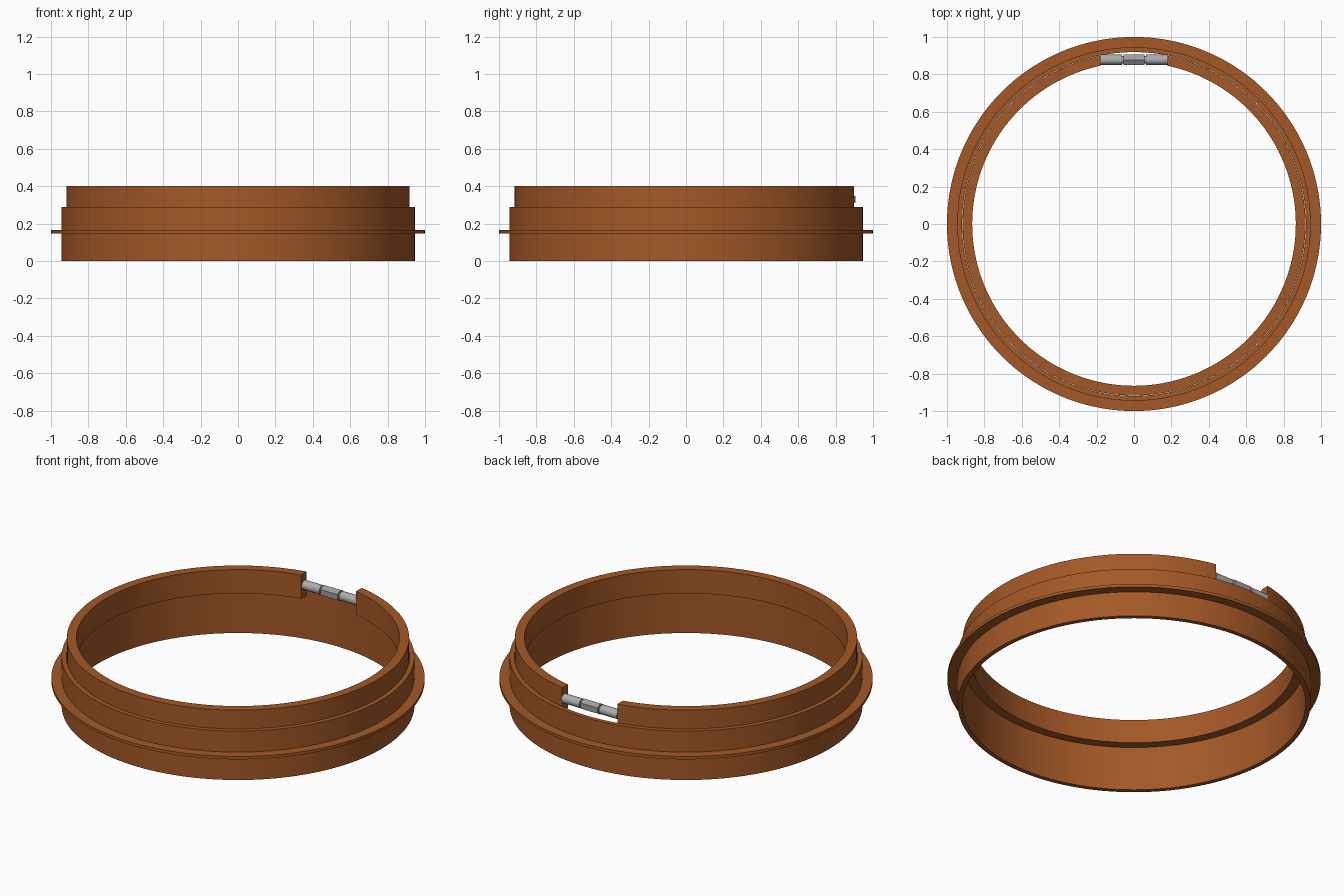
import bpy
import bmesh
import math
from mathutils import Matrix

cube = bpy.data.objects.get("Cube")
if cube:
    bpy.data.objects.remove(cube, do_unlink=True)


def material(name, rgb, metal=0.0):
    mat = bpy.data.materials.new(name)
    mat.use_nodes = True
    mat.diffuse_color = (*rgb, 1)
    mat.node_tree.nodes["Principled BSDF"].inputs["Base Color"].default_value = (*rgb, 1)
    return mat


brown = material("rust brown", (0.37, 0.098, 0.02))
steel = material("light steel", (0.42, 0.42, 0.42))
dark_steel = material("nut steel", (0.33, 0.33, 0.34))


def finish(name, bm, mat):
    bmesh.ops.recalc_face_normals(bm, faces=bm.faces)
    mesh = bpy.data.meshes.new(name)
    bm.to_mesh(mesh)
    bm.free()
    mesh.materials.append(mat)
    obj = bpy.data.objects.new(name, mesh)
    bpy.context.collection.objects.link(obj)
    bpy.ops.object.select_all(action="DESELECT")
    obj.select_set(True)
    bpy.context.view_layer.objects.active = obj
    bpy.ops.object.shade_smooth_by_angle(angle=math.radians(30))
    return obj


def ring(name, profile, mat, half_gap=0.0, steps=144):
    """Sweep an (r, z) profile round z, leaving a straight-sided gap at the back."""
    bm = bmesh.new()
    rows = []
    for i in range(steps + (half_gap > 0)):
        row = []
        for r, z in profile:
            start = math.asin(half_gap / r)
            a = start + (math.tau - 2 * start) * i / steps
            row.append(bm.verts.new((r * math.sin(a), r * math.cos(a), z)))
        rows.append(row)
    n = len(profile)
    pairs = list(zip(rows, rows[1:]))
    if half_gap:
        bm.faces.new(rows[0])
        bm.faces.new(rows[-1])
    else:
        pairs.append((rows[-1], rows[0]))
    for a, b in pairs:
        for j in range(n):
            k = (j + 1) % n
            bm.faces.new((a[j], a[k], b[k], b[j]))
    return finish(name, bm, mat)


def bar(name, x0, x1, radius, sides, mat, turn=0.0):
    """Round or faceted bar along x, in the middle of the gap."""
    bm = bmesh.new()
    place = (Matrix.Translation(((x0 + x1) / 2, 0.878, 0.33))
             @ Matrix.Rotation(math.pi / 2, 4, "Y") @ Matrix.Rotation(turn, 4, "Z"))
    bmesh.ops.create_cone(bm, cap_ends=True, segments=sides, radius1=radius,
                          radius2=radius, depth=x1 - x0, matrix=place)
    return finish(name, bm, mat)


# Thin outer sleeve with its flange
ring("outer_sleeve", [(0.919, 0), (0.945, 0), (0.945, 0.148), (1, 0.148),
                      (1, 0.165), (0.945, 0.165), (0.945, 0.29), (0.919, 0.29)], brown)

# Thicker split ring seated in the sleeve
GAP = 0.18
ring("split_ring", [(0.865, 0.26), (0.917, 0.26), (0.917, 0.4), (0.865, 0.4)],
     brown, half_gap=GAP)

# Turnbuckle bridging the split
for side, s in (("left", 1), ("right", -1)):
    x0, x1 = sorted((s * 0.065, s * GAP))
    bar(side + "_rod", x0, x1, 0.027, 32, steel)
bar("threaded_core", -0.07, 0.07, 0.02, 24, dark_steel)
bar("hex_nut", -0.056, 0.056, 0.033, 6, dark_steel, turn=math.pi / 6 + math.pi / 3)
